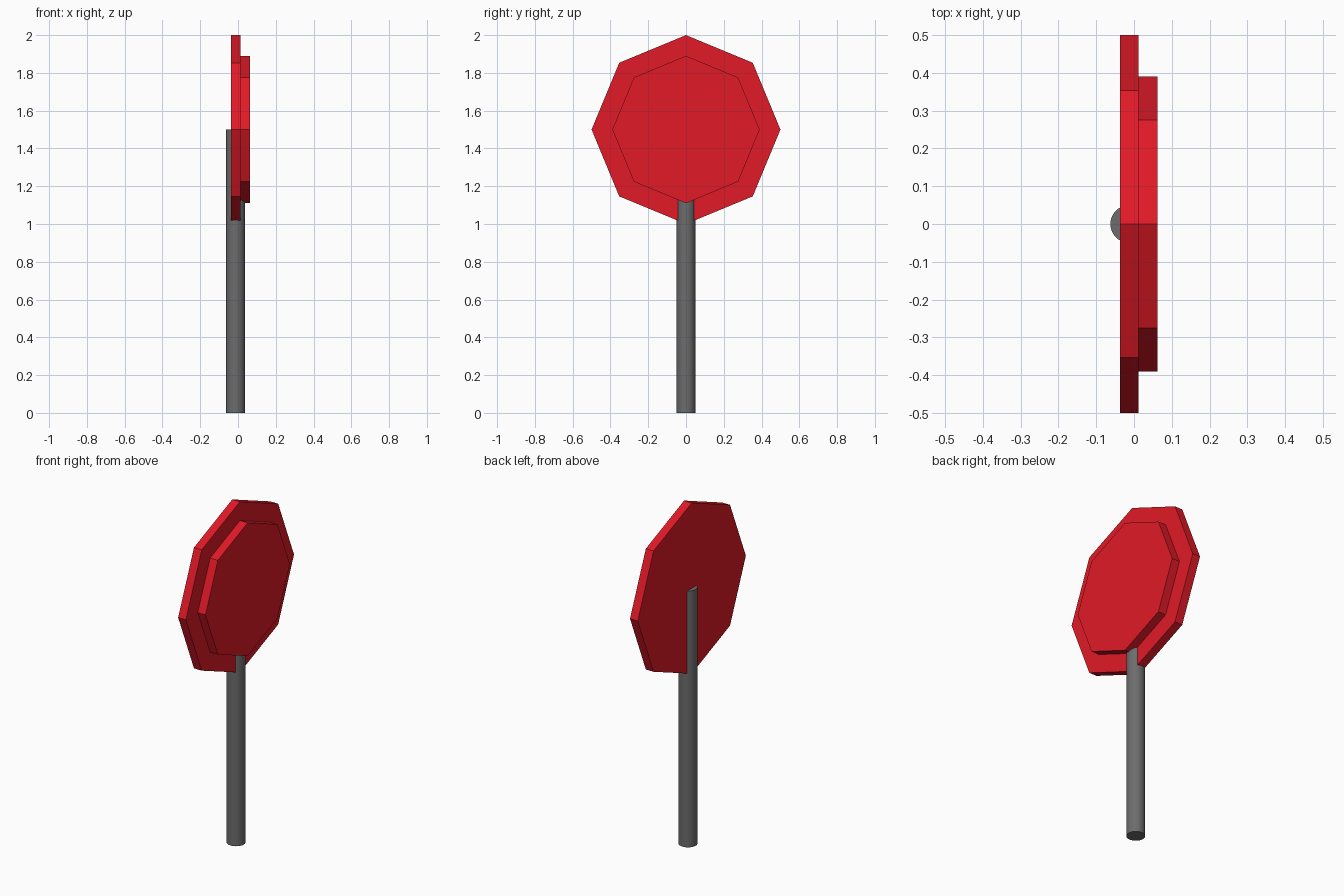
import bpy
import math

if "Cube" in bpy.data.objects:
    bpy.data.objects.remove(bpy.data.objects["Cube"])


def make_material(name, color):
    mat = bpy.data.materials.new(name)
    mat.diffuse_color = color
    mat.use_nodes = True
    mat.node_tree.nodes["Principled BSDF"].inputs["Base Color"].default_value = mat.diffuse_color
    return mat


def add_prism(name, sides, radius, depth, location, rotation, mat):
    bpy.ops.mesh.primitive_cylinder_add(
        vertices=sides, radius=radius, depth=depth,
        location=location, rotation=rotation)
    obj = bpy.context.object
    obj.name = name
    obj.data.materials.append(mat)
    return obj


red = make_material("red_paint", (0.75, 0.01, 0.02, 1))
grey = make_material("grey_metal", (0.15, 0.15, 0.15, 1))

# Round post, ending at the middle of the sign
post = add_prism("post", 32, 0.05, 1.5, (-0.0125, 0, 0.75), (0, 0, 0), grey)
bpy.ops.object.shade_smooth_by_angle(angle=math.radians(30))

# Two stacked octagonal plates facing +x, each with a corner pointing up
for name, radius, x in (("back_plate", 0.5, -0.0125),
                        ("front_plate", 0.39, 0.0375)):
    add_prism(name, 8, radius, 0.05, (x, 0, 1.5), (0, math.pi / 2, 0), red)
